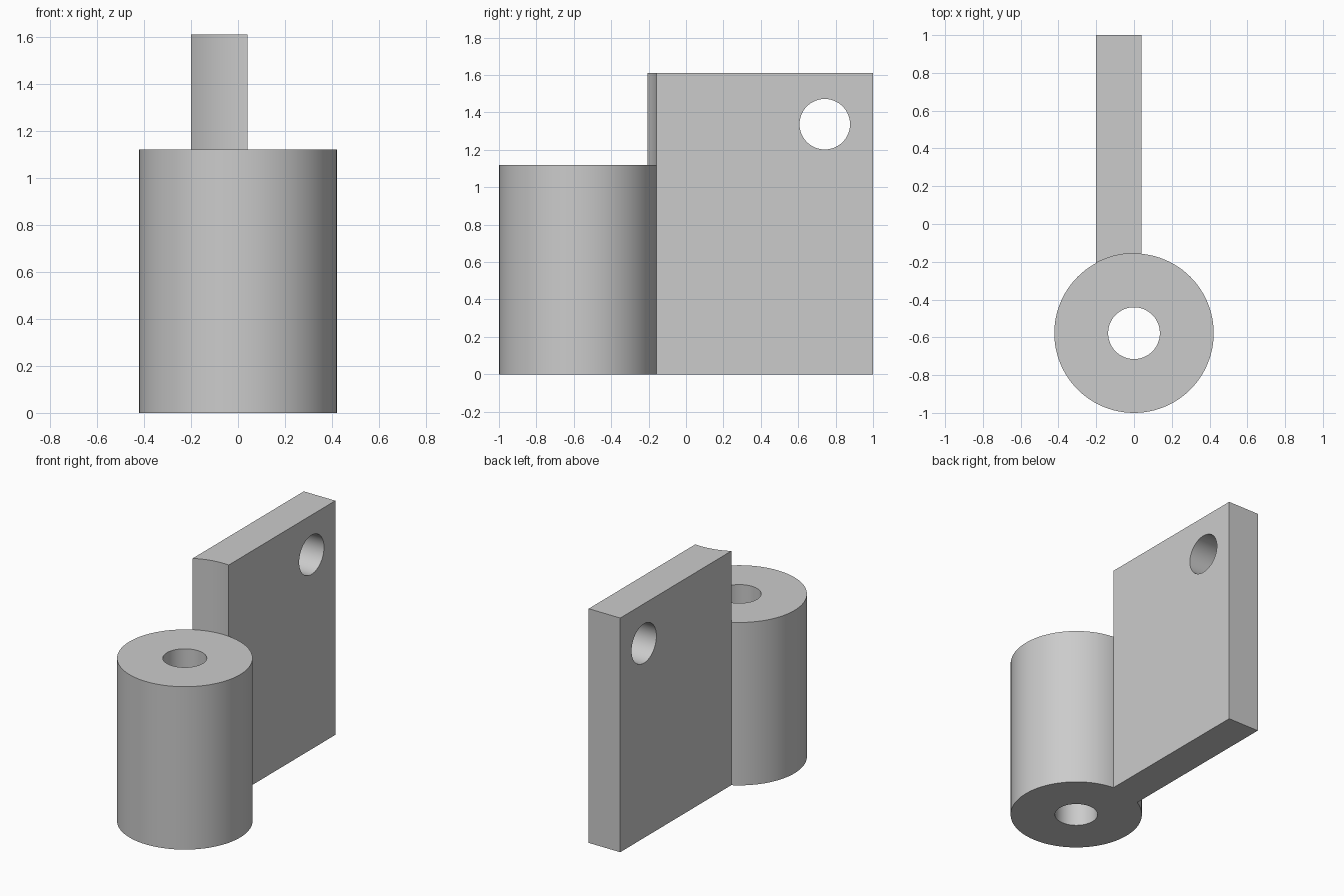
import bpy
from math import radians
from mathutils import Matrix

default = bpy.data.objects.get("Cube")
if default:
    bpy.data.objects.remove(default, do_unlink=True)

BARREL_Y, BARREL_R, BARREL_H = -0.578, 0.422, 1.12
PLATE_H = 1.61

# Plain grey for the whole bracket
grey = bpy.data.materials.new("plain grey")
grey.use_nodes = True
colour = (0.6, 0.6, 0.6, 1)
grey.diffuse_color = colour
grey.node_tree.nodes["Principled BSDF"].inputs["Base Color"].default_value = colour


def cylinder(name, radius, depth, location, rotation=(0, 0, 0), sides=96):
    bpy.ops.mesh.primitive_cylinder_add(vertices=sides, radius=radius, depth=depth,
                                        location=location, rotation=rotation)
    obj = bpy.context.object
    obj.name = name
    obj.data.materials.append(grey)
    return obj


def box(name, low, high):
    bpy.ops.mesh.primitive_cube_add(size=1)
    obj = bpy.context.object
    obj.name = name
    size = [b - a for a, b in zip(low, high)]
    centre = [(a + b) / 2 for a, b in zip(low, high)]
    obj.data.transform(Matrix.Translation(centre) @ Matrix.Diagonal((*size, 1)))
    obj.data.materials.append(grey)
    return obj


def combine(target, tool, operation):
    """Apply a boolean to the target and discard the tool."""
    tool.hide_render = True
    mod = target.modifiers.new(tool.name, "BOOLEAN")
    mod.object, mod.operation, mod.solver = tool, operation, "EXACT"
    bpy.context.view_layer.objects.active = target
    bpy.ops.object.modifier_apply(modifier=mod.name)
    bpy.data.objects.remove(tool, do_unlink=True)


# Upright plate, rooted inside the barrel wall
plate = box("plate", (-0.2, -0.35, 0), (0.04, 1, PLATE_H))

# Concave front edge above the barrel, and the cross hole near the top
combine(plate, cylinder("clearance", BARREL_R, 1, (0, BARREL_Y, BARREL_H + 0.5)), "DIFFERENCE")
combine(plate, cylinder("cross_hole", 0.135, 1, (0, 0.742, 1.337),
                        (0, radians(90), 0)), "DIFFERENCE")

# Barrel merged with the plate, then bored through
bracket = cylinder("hinge_bracket", BARREL_R, BARREL_H, (0, BARREL_Y, BARREL_H / 2))
combine(bracket, plate, "UNION")
combine(bracket, cylinder("bore", 0.137, 3, (0, BARREL_Y, 0.5)), "DIFFERENCE")

# Smooth round walls with crisp edges
bpy.ops.object.select_all(action="DESELECT")
bracket.select_set(True)
bpy.context.view_layer.objects.active = bracket
bpy.ops.object.shade_smooth_by_angle(angle=radians(30))
